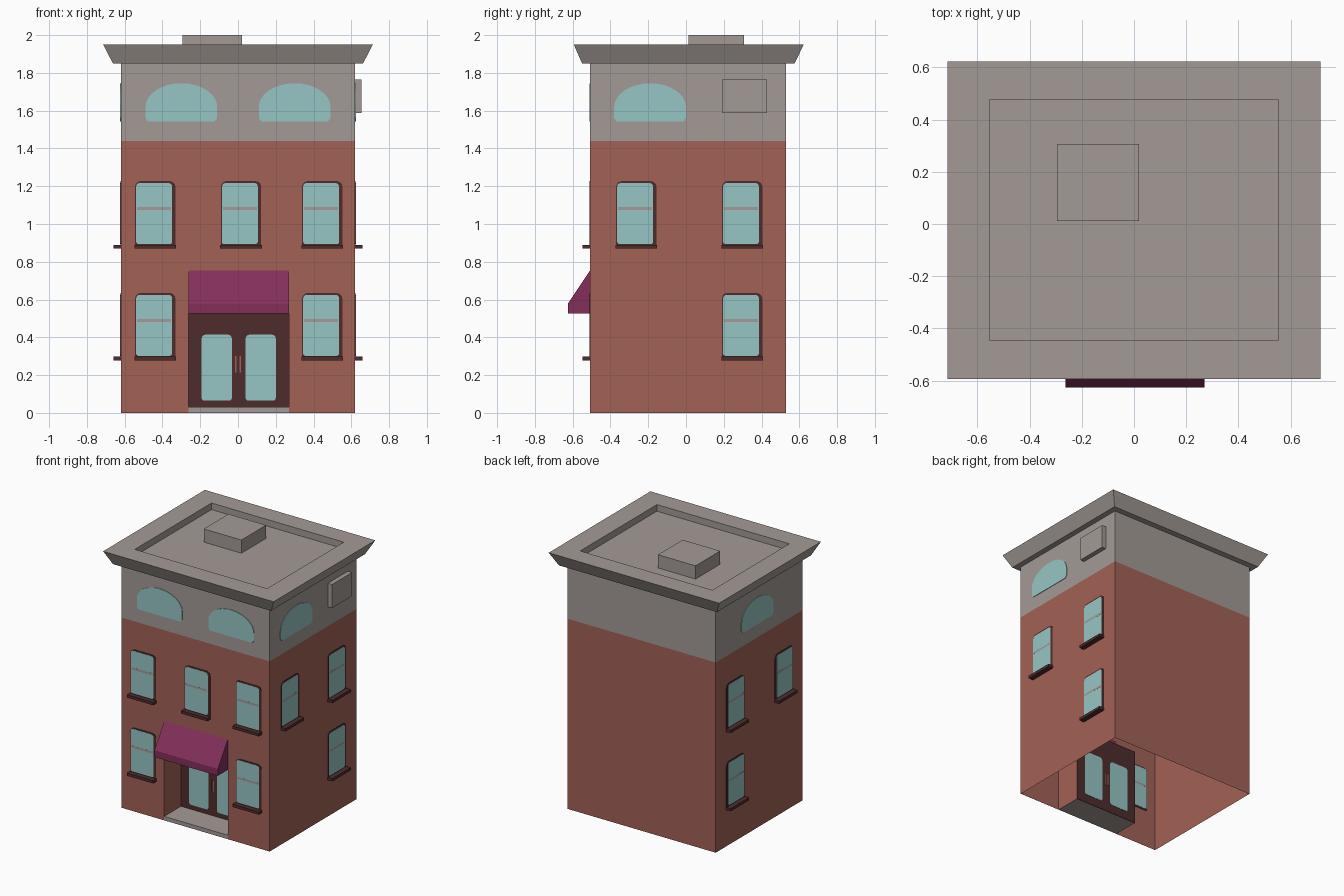
import bpy, bmesh, math

if "Cube" in bpy.data.objects:
    bpy.data.objects.remove(bpy.data.objects["Cube"])

def material(name, r, g, b):
    lin = lambda c: (c / 255 / 12.92) if c < 10 else ((c / 255 + 0.055) / 1.055) ** 2.4
    m = bpy.data.materials.new(name)
    m.diffuse_color = (lin(r), lin(g), lin(b), 1)
    m.use_nodes = True
    m.node_tree.nodes["Principled BSDF"].inputs["Base Color"].default_value = m.diffuse_color
    return m

BRICK, STONE, GLASS, TRIM, AWNING = range(5)
MATS = [material("brick red", 162, 98, 86), material("warm grey stone", 163, 154, 149),
        material("pale blue glass", 150, 197, 196), material("dark brown trim", 78, 44, 44),
        material("plum awning", 132, 47, 91)]

W, YF, YB = 0.62, -0.507, 0.53          # half width, front and back wall
ZB, ZT = 1.44, 1.85                     # brick top, wall top
DX0, DX1, DZ, DY = -0.263, 0.27, 0.58, -0.305   # door recess

# Wall frames: (distance along wall, height, distance outward) -> world
WALLS = {
    "front": lambda u, z, d: (u, YF - d, z),
    "right": lambda u, z, d: (W + d, u, z),
    "left": lambda u, z, d: (-W - d, u, z),
    "door": lambda u, z, d: (u, DY - d, z),
}

def finish(name, bm):
    bmesh.ops.recalc_face_normals(bm, faces=bm.faces[:])
    me = bpy.data.meshes.new(name)
    bm.to_mesh(me)
    bm.free()
    for m in MATS:
        me.materials.append(m)
    ob = bpy.data.objects.new(name, me)
    bpy.context.collection.objects.link(ob)
    return ob

def prism(bm, pts, place, d0, d1, mat):
    """Extrude a 2D outline between two depths."""
    a = [bm.verts.new(place(u, z, d0)) for u, z in pts]
    b = [bm.verts.new(place(u, z, d1)) for u, z in pts]
    n = len(pts)
    faces = [bm.faces.new(a), bm.faces.new(b[::-1])]
    for i in range(n):
        j = (i + 1) % n
        faces.append(bm.faces.new((a[i], b[i], b[j], a[j])))
    for f in faces:
        f.material_index = mat

def rect(u0, u1, z0, z1):
    return [(u0, z0), (u1, z0), (u1, z1), (u0, z1)]

def rounded(u0, u1, z0, z1, rb, rt):
    """Rectangle with rounded bottom and top corners."""
    pts = []
    for cu, cz, r, start in ((u1 - rb, z0 + rb, rb, -90), (u1 - rt, z1 - rt, rt, 0),
                             (u0 + rt, z1 - rt, rt, 90), (u0 + rb, z0 + rb, rb, 180)):
        if r == 0:
            pts.append((cu, cz))
            continue
        for k in range(4):
            t = math.radians(start + 30 * k)
            pts.append((cu + r * math.cos(t), cz + r * math.sin(t)))
    return pts

def box(name, x0, x1, y0, y1, z0, z1, mat):
    bm = bmesh.new()
    prism(bm, rect(x0, x1, y0, y1), lambda u, v, d: (u, v, d), z0, z1, mat)
    return finish(name, bm)

# Walls: open underneath, with a doorway recess in the front
bm = bmesh.new()
def quad(pts, mat):
    bm.faces.new([bm.verts.new(p) for p in pts]).material_index = mat

xs, zs = [-W, DX0, DX1, W], [0, DZ, ZB, ZT]
for j in range(3):
    z0, z1 = zs[j], zs[j + 1]
    mat = STONE if j == 2 else BRICK
    for i in range(3):
        for y in (YF, YB):
            if not (y == YF and i == 1 and j == 0):
                quad([(xs[i], y, z0), (xs[i + 1], y, z0), (xs[i + 1], y, z1), (xs[i], y, z1)], mat)
    for x in (-W, W):
        quad([(x, YF, z0), (x, YB, z0), (x, YB, z1), (x, YF, z1)], mat)
for x in (DX0, DX1):
    quad([(x, YF, 0), (x, DY, 0), (x, DY, DZ), (x, YF, DZ)], BRICK)
quad([(DX0, YF, DZ), (DX1, YF, DZ), (DX1, DY, DZ), (DX0, DY, DZ)], BRICK)
bmesh.ops.remove_doubles(bm, verts=bm.verts[:], dist=1e-5)
finish("walls", bm)

# Cornice with sunken roof: rings from underside to roof floor
bm = bmesh.new()
rings = []
for hx, y0, y1, z in ((0.662, -0.55, 0.575, ZT), (0.714, -0.594, 0.623, 1.95),
                      (0.554, -0.444, 0.475, 1.95), (0.554, -0.444, 0.475, 1.90)):
    rings.append([bm.verts.new((x, y, z)) for x, y in rect(-hx, hx, y0, y1)])
for a, b in zip(rings, rings[1:]):
    for i in range(4):
        j = (i + 1) % 4
        bm.faces.new((a[i], a[j], b[j], b[i]))
bm.faces.new(rings[0])
bm.faces.new(rings[-1])
for f in bm.faces:
    f.material_index = STONE
finish("cornice_roof", bm)

box("roof_hatch", -0.295, 0.02, 0.012, 0.307, 1.90, 2.0, STONE)
box("wall_vent", W, 0.655, 0.19, 0.43, 1.587, 1.765, STONE)
box("door_step", DX0, DX1, YF, DY, 0, 0.03, STONE)

# Sash windows: frame and glass show on both sides of the wall
def sash_window(name, wall, c, z):
    place = WALLS[wall]
    bm = bmesh.new()
    g = c - 0.006
    prism(bm, rounded(c - 0.107, c + 0.107, z + 0.01, z + 0.355, 0, 0.03), place, -0.003, 0.003, TRIM)
    prism(bm, rounded(g - 0.095, g + 0.095, z + 0.022, z + 0.345, 0.012, 0.018), place, -0.0045, 0.0045, GLASS)
    prism(bm, rect(g - 0.09, g + 0.09, z + 0.201, z + 0.217), place, -0.0049, 0.0049, STONE)
    prism(bm, rect(c - 0.11, c + 0.11, z - 0.003, z + 0.018), place, 0, 0.04, TRIM)
    finish(name, bm)

LOW, HIGH = 0.28, 0.872
for wall, c, z in (("front", -0.438, LOW), ("front", 0.446, LOW),
                   ("front", -0.438, HIGH), ("front", 0.016, HIGH), ("front", 0.446, HIGH),
                   ("right", 0.297, LOW), ("right", -0.263, HIGH), ("right", 0.297, HIGH),
                   ("left", 0.297, LOW), ("left", -0.283, HIGH), ("left", 0.297, HIGH)):
    sash_window(f"{wall}_window", wall, c, z)

# Arched attic windows
for wall, c in (("front", -0.3), ("front", 0.3), ("right", -0.19), ("left", 0.035)):
    pts = [(c - 0.19, 1.56), (c - 0.175, 1.542), (c + 0.175, 1.542), (c + 0.19, 1.56)]
    for k in range(17):
        t = math.pi * k / 16
        pts.append((c + 0.19 * math.cos(t), 1.62 + 0.125 * math.sin(t)))
    bm = bmesh.new()
    prism(bm, pts, WALLS[wall], -0.004, 0.004, GLASS)
    finish(f"{wall}_arched_window", bm)

# Double door with glass panes and pull handles
bm = bmesh.new()
place = WALLS["door"]
prism(bm, rect(DX0, DX1, 0, DZ), place, -0.002, 0.002, TRIM)
for u0, u1 in ((-0.193, -0.032), (0.04, 0.2)):
    prism(bm, rounded(u0, u1, 0.065, 0.415, 0.015, 0.022), place, -0.004, 0.004, GLASS)
for u in (-0.012, 0.012):
    prism(bm, rect(u - 0.004, u + 0.004, 0.215, 0.3), place, -0.004, 0.004, BRICK)
finish("double_door", bm)

# Awning: side profile stretched across the doorway
bm = bmesh.new()
prism(bm, [(YF, 0.525), (-0.626, 0.525), (-0.626, 0.577), (YF, 0.755)],
      lambda u, v, d: (d, u, v), -0.262, 0.27, AWNING)
finish("awning", bm)
